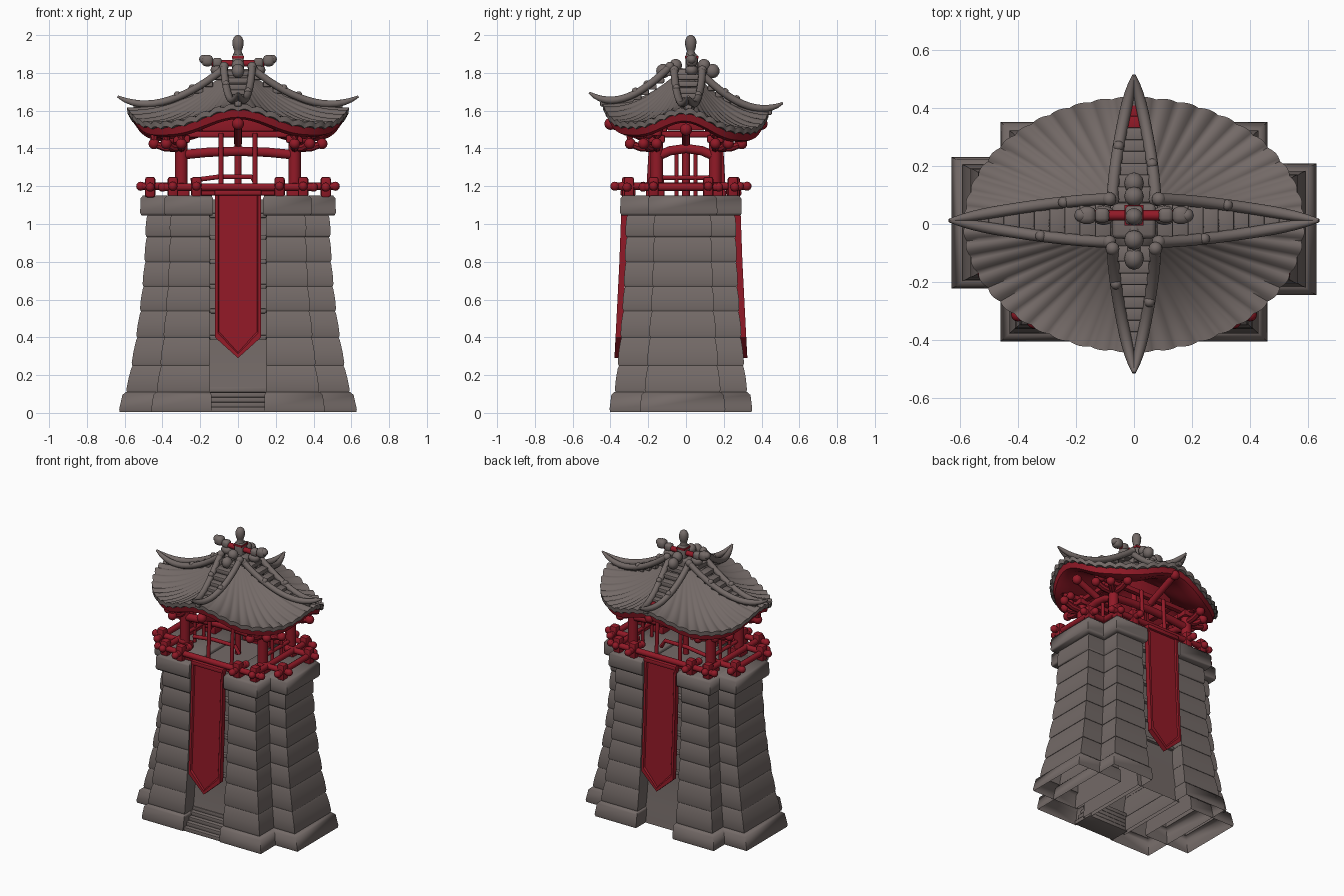
import bpy, bmesh, math
from mathutils import Vector, Matrix

if "Cube" in bpy.data.objects:
    bpy.data.objects.remove(bpy.data.objects["Cube"])


def colour(name, rgb):
    m = bpy.data.materials.new(name)
    m.diffuse_color = (*rgb, 1)
    m.use_nodes = True
    m.node_tree.nodes["Principled BSDF"].inputs["Base Color"].default_value = m.diffuse_color
    return m


STONE = colour("warm grey stone", (0.172, 0.143, 0.135))
RED = colour("lacquer red", (0.285, 0.010, 0.020))
CY = -0.027  # tower centre in y


class Part:
    """Collects shapes into one named object."""

    def __init__(self):
        self.bm = bmesh.new()

    def loft(self, rings, top=True, bottom=True):
        vs = [[self.bm.verts.new(p) for p in r] for r in rings]
        n = len(vs[0])
        for a, b in zip(vs, vs[1:]):
            for i in range(n):
                j = (i + 1) % n
                self.bm.faces.new((a[i], a[j], b[j], b[i]))
        if bottom:
            self.bm.faces.new(vs[0][::-1])
        if top:
            self.bm.faces.new(vs[-1])

    def tube(self, pts, radii, n=10):
        pts = [Vector(p) for p in pts]
        if not isinstance(radii, (list, tuple)):
            radii = [radii] * len(pts)
        rings = []
        for i, (p, r) in enumerate(zip(pts, radii)):
            d = (pts[min(i + 1, len(pts) - 1)] - pts[max(i - 1, 0)]).normalized()
            ref = Vector((1, 0, 0)) if abs(d.z) > 0.9 else Vector((0, 0, 1))
            u = d.cross(ref).normalized()
            v = d.cross(u)
            rings.append([p + r * (u * math.cos(k * math.tau / n) + v * math.sin(k * math.tau / n)) for k in range(n)])
        self.loft(rings)

    def box(self, c, s, bevel=0.008):
        g = bmesh.ops.create_cube(self.bm, size=1, matrix=Matrix.Translation(c) @ Matrix.Diagonal((*s, 1)))
        edges = list({e for v in g["verts"] for e in v.link_edges})
        bmesh.ops.bevel(self.bm, geom=edges, offset=bevel, segments=2, affect='EDGES', profile=0.5)

    def ball(self, c, r, squash=(1, 1, 1)):
        m = Matrix.Translation(c) @ Matrix.Diagonal((r * squash[0], r * squash[1], r * squash[2], 1))
        bmesh.ops.create_uvsphere(self.bm, u_segments=12, v_segments=8, radius=1, matrix=m)

    def finish(self, name, mat, angle=40):
        bmesh.ops.recalc_face_normals(self.bm, faces=self.bm.faces)
        me = bpy.data.meshes.new(name)
        self.bm.to_mesh(me)
        self.bm.free()
        me.materials.append(mat)
        me.shade_smooth()
        me.set_sharp_from_angle(angle=math.radians(angle))
        ob = bpy.data.objects.new(name, me)
        bpy.context.collection.objects.link(ob)
        return ob


# --- tower: tapered blocks of pillowed stone courses, open underneath ---
def flare(z):
    """1 at the foot, 0 under the cap."""
    return max(0, 1 - (z - 0.05) / 1.0) ** 1.9


COURSES = [0.11, 0.25, 0.40, 0.54, 0.67, 0.80, 0.93, 1.045]


def stone_levels():
    yield from ((0.005, 0.014), (0.02, 0.02), (0.095, 0.02), (0.11, 0.006))
    for a, b in zip(COURSES, COURSES[1:]):
        for t, o in ((0.0, 0.0), (0.1, 0.005), (0.5, 0.006), (0.9, 0.002), (1, -0.003)):
            yield a + (b - a) * t, o
    yield from ((1.046, 0.03), (1.06, 0.036), (1.135, 0.034), (1.15, 0.022))


def rect(x0, x1, y0, y1, z):
    return [(x0, y0, z), (x1, y0, z), (x1, y1, z), (x0, y1, z)]


for side, label in ((-1, "left"), (1, "right")):
    for kind in ("pillar", "wing"):
        p, rings = Part(), []
        cy = CY if kind == "pillar" else (0.004 if side < 0 else -0.018)
        for z, o in stone_levels():
            f = flare(z)
            if kind == "pillar":
                xi, xo, hy = 0.15 - o * 0.5, 0.355 + 0.08 * f + o, 0.286 + 0.068 * f + o
            else:
                xi, xo, hy = 0.28, 0.482 + 0.12 * f + o, 0.148 + 0.055 * f + o
            a, b = sorted((side * xi, side * xo))
            rings.append(rect(a, b, cy - hy, cy + hy, z))
        p.loft(rings, bottom=False)
        p.finish(f"{label}_stone_{kind}", STONE, 70)

# recessed wall between the pillars, with narrow ledges
p = Part()
p.loft([rect(-0.17, 0.17, CY - h, CY + h, z) for z, h in
        ((0.005, 0.27), (0.13, 0.255), (0.25, 0.235), (0.4, 0.225), (1.13, 0.21))], bottom=False)
for z in COURSES[2:]:
    for s in (-1, 1):
        p.box((0, CY + s * 0.22, z), (0.3, 0.05, 0.025), 0.006)
p.finish("recessed_wall", STONE)

# entrance steps
p = Part()
for i in range(5):
    y = -0.395 + i * 0.027
    p.box((0, (y - 0.25) / 2, 0.018 + i * 0.026), (0.31, -0.25 - y, 0.026), 0.003)
p.finish("entrance_steps", STONE)


# --- banners, front and back, with a raised border ---
def banner(sgn, label):
    p = Part()

    def outline(w, tip, top, off):
        out = []
        for x, z in ((-w, top), (-w, 0.8), (-w, tip + 0.11), (0, tip), (w, tip + 0.11), (w, 0.8), (w, top)):
            d = 0.302 + 0.048 * max(0, 1.15 - z) ** 1.2 + off
            out.append((x, CY + sgn * d, z))
        return out
    p.loft([outline(0.122, 0.29, 1.175, -0.025), outline(0.122, 0.29, 1.175, 0.01),
            outline(0.106, 0.312, 1.155, 0.01), outline(0.1, 0.32, 1.15, 0.002)])
    p.box((0, CY + sgn * 0.29, 1.165), (0.25, 0.06, 0.03))
    p.finish(f"{label}_banner", RED, 25)


banner(-1, "front")
banner(1, "back")

# --- railing round the cross-shaped deck ---
p = Part()


def rail(a, b, r=0.02):
    p.tube((a, b), r)
    for e in (a, b):
        p.ball(e, r * 1.2)


for s in (-1, 1):
    rail((-0.4, CY + s * 0.285, 1.195), (0.4, CY + s * 0.285, 1.195))
    p.box((0, CY + s * 0.26, 1.17), (0.5, 0.04, 0.04))
    rail((s * 0.465, CY - 0.2, 1.195), (s * 0.465, CY + 0.2, 1.195))
    rail((s * 0.345, CY - 0.31, 1.2), (s * 0.345, CY + 0.31, 1.2))
    for t in (-1, 1):
        rail((s * 0.3, CY + t * 0.145, 1.2), (s * 0.515, CY + t * 0.145, 1.2))
        rail((s * 0.22, CY + t * 0.2, 1.2), (s * 0.22, CY + t * 0.35, 1.2))
        for x, y in ((0.465, 0.145), (0.345, 0.275), (0.22, 0.285)):
            p.box((s * x, CY + t * y, 1.195), (0.055, 0.055, 0.11), 0.014)
p.finish("deck_railing", RED)

# --- pavilion frame: columns, tie beams, inner posts ---
p = Part()
for s in (-1, 1):
    for t in (-1, 1):
        x, y = s * 0.3, t * 0.155
        p.tube(((x, y, 1.13), (x, y, 1.5)), 0.034)
        p.box((x, y, 1.165), (0.085, 0.08, 0.06))
        p.box((x, y, 1.45), (0.09, 0.085, 0.04))
        p.tube(((s * 0.09, t * 0.2, 1.13), (s * 0.09, t * 0.18, 1.48)), 0.013)
    y = s * 0.155
    arch = [(-1, 1.365), (-0.5, 1.38), (0, 1.385), (0.5, 1.38), (1, 1.365)]
    p.tube([(u * 0.31, y, z) for u, z in arch], 0.026)
    p.tube([(s * 0.3, u * 0.17, z + 0.015 - 0.03 * u * u) for u, z in arch], 0.026)
    p.box((0, y, 1.475), (0.74, 0.035, 0.035))
    p.box((s * 0.3, 0, 1.475), (0.035, 0.5, 0.035))
    p.box((0, s * 0.12, 1.54), (0.38, 0.04, 0.11))
    p.box((s * 0.22, 0, 1.54), (0.04, 0.2, 0.09))
    for q in (-0.05, 0.05):
        p.tube(((s * 0.3, q, 1.13), (s * 0.3, q, 1.38)), 0.011)
    p.tube([(s * 0.3, u * 0.15, 1.245) for u in (-1, 1)], 0.013)
    p.tube(((-0.25, s * 0.13, 1.23), (-0.1, s * 0.13, 1.25), (0.07, s * 0.13, 1.25), (0.1, s * 0.13, 1.2)), 0.013)
p.tube(((0, 0, 1.13), (0, 0, 1.6)), 0.02)
p.finish("pavilion_frame", RED)

# bracket arms that fan out beneath the eaves
p = Part()
for s in (-1, 1):
    for t in (-1, 1):
        c = (s * 0.3, t * 0.155, 1.4)
        for dx, dy in ((0.145, 0.0), (0.08, 0.07), (0.0, 0.14)):
            tip = Vector((c[0] + s * dx, c[1] + t * dy, 1.425))
            p.tube((c, (c[0] + s * dx * 0.6, c[1] + t * dy * 0.6, 1.405), tip, tip + Vector((0, 0, 0.045))), 0.021, 8)
            p.ball(tip, 0.029)
            p.ball(tip - Vector((s * dx, t * dy, -0.15)) * 0.35, 0.027)
    for a, b in (((s * 0.3, 0, 1.43), (s * 0.47, 0, 1.5)), ((0, s * 0.16, 1.43), (0, s * 0.4, 1.53))):
        p.tube((a, b), 0.022)
        p.ball(b, 0.032)
p.finish("eave_brackets", RED)


# --- roof: four concave fans meeting at upturned hips on the axes ---
def roof_point(phi, t, scale=1.0, dz=0.0, ribs=0.0):
    c, s = math.cos(phi), math.sin(phi)
    eave = 1.522 + 0.088 * abs(math.cos(2 * phi)) ** 3
    rib = ribs * (abs(math.sin(phi * 24)) - 0.5) * t ** 1.5
    k = (0.12 + 0.88 * t) * (scale + rib * 0.9)
    z = eave + (1.79 - eave) * (1 - t) ** 2 + rib * 0.9 + dz
    y = 0.438 * s * k
    return Vector((0.585 * c * k, y - 0.002, z - 0.05 * y))


N = 288
p = Part()
rings = [[roof_point(i * math.tau / N, j / 12, 1, 0, 0.015) for i in range(N)] for j in range(13)]
rings.append([roof_point(i * math.tau / N, 1, 0.995, -0.028, 0.015) for i in range(N)])
rings.append([roof_point(i * math.tau / N, 0.93, 1.0, -0.03) for i in range(N)])
p.loft(rings, top=False)
p.finish("tiled_roof", STONE, 65)

# red soffit under the tiles
p = Part()
rim = [(1.0, 0.965, -0.022), (1.0, 0.945, -0.065), (0.93, 0.94, -0.075)]
rim += [(t, 0.94, -0.07) for t in (0.8, 0.65, 0.5, 0.35, 0.15)]
p.loft([[roof_point(i * math.tau / 96, t, k, dz) for i in range(96)] for t, k, dz in rim], bottom=False)
p.finish("roof_soffit", RED, 45)

# paired hip ridges converging into a horn at each tip, with a stepped spine between
ridge, spine, worn = Part(), Part(), Part()
for ang, reach, tipz in ((0, 0.637, 1.675), (math.pi, 0.637, 1.675), (math.pi / 2, 0.512, 1.64), (-math.pi / 2, 0.512, 1.695)):
    d = Vector((math.cos(ang), math.sin(ang), 0))
    n = Vector((-d.y, d.x, 0))
    base = 1.605 - 0.02 * d.y
    oy = Vector((0, 0.012 * abs(d.x), 0))

    def along(u):
        return oy + d * (0.085 + (reach - 0.085) * u) + Vector((0, 0, base + 0.21 * (1 - u) ** 2.1 + (tipz - base) * u ** 4.5))
    for s in (-1, 1):
        pts = [along(u / 14) + n * s * 0.074 * (1 - (u / 14) ** 1.5) for u in range(15)]
        ridge.tube(pts, [0.02] * 11 + [0.019, 0.017, 0.013, 0.006])
        ridge.ball(pts[0], 0.024)
        ridge.ball(pts[5 + s] + Vector((0, 0, 0.012)), 0.019)
    for k in range(9):
        u = 0.04 + k * 0.095
        w = 0.13 * (1 - u ** 1.5)
        hw = (n * w + d * 0.055)
        part = worn if ang == math.pi / 2 and k in (6, 7) else spine
        part.box(along(u) - Vector((0, 0, 0.02)), (abs(hw.x), abs(hw.y), 0.03), 0.006)
ridge.finish("hip_ridges", STONE, 60)
spine.finish("hip_spine_tiles", STONE)
worn.finish("exposed_hip_timber", RED)

# --- crown: hub, crossed arms with knobs, finial ---
p = Part()
p.box((0, 0.01, 1.78), (0.15, 0.12, 0.08), 0.015)
p.box((0, 0.03, 1.84), (0.06, 0.065, 0.12), 0.012)
for s in (-1, 1):
    p.box((s * 0.162, 0.03, 1.865), (0.06, 0.06, 0.06), 0.02)
    p.ball((s * 0.182, 0.03, 1.872), 0.024)
    p.box((s * 0.11, 0.03, 1.855), (0.05, 0.05, 0.05), 0.015)
    p.ball((s * 0.105, 0.03, 1.815), 0.034, (1.2, 1, 0.9))
    p.ball((0, 0.01 + s * 0.13, 1.81), 0.038, (0.9, 1, 1))
    p.ball((0, 0.02 + s * 0.075, 1.84), 0.034)
    p.tube(((0, 0.01, 1.8), (0, 0.01 + s * 0.12, 1.815)), 0.022)
prof = [(1.84, 0.02), (1.88, 0.025), (1.9, 0.026), (1.915, 0.019), (1.925, 0.024),
        (1.945, 0.029), (1.97, 0.03), (1.99, 0.022), (2.0, 0.008)]
p.tube([(0, 0.025, z) for z, r in prof], [r for z, r in prof], 14)
p.finish("crown_finial", STONE, 60)

p = Part()
p.tube(((-0.14, 0.03, 1.85), (0.14, 0.03, 1.85)), 0.018)
p.box((0, 0.03, 1.882), (0.066, 0.072, 0.014), 0.003)
p.finish("crown_crossbar", RED)
